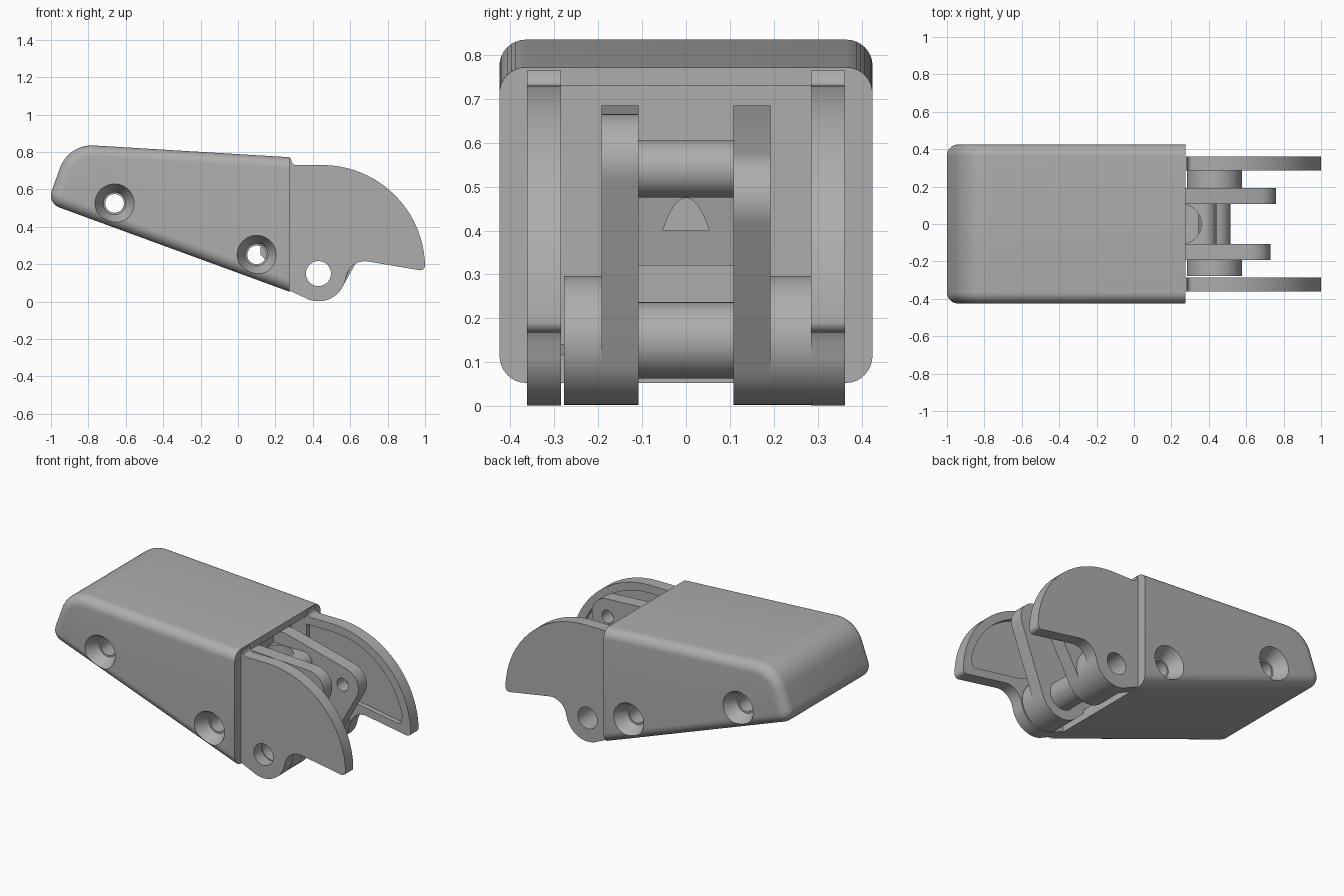
import bpy, bmesh, math
from mathutils import Vector
from mathutils.geometry import convex_hull_2d

if "Cube" in bpy.data.objects:
    bpy.data.objects.remove(bpy.data.objects["Cube"], do_unlink=True)

grey = bpy.data.materials.new("plain grey")
grey.use_nodes = True
grey.diffuse_color = (0.42, 0.42, 0.42, 1)
grey.node_tree.nodes["Principled BSDF"].inputs["Base Color"].default_value = grey.diffuse_color

PIVOT = (0.43, 0.15)


def arc(cx, cz, r, a0, a1, n=24):
    """Points on a circle in the x-z plane, angles in degrees."""
    return [(cx + r * math.cos(math.radians(a0 + (a1 - a0) * i / n)),
             cz + r * math.sin(math.radians(a0 + (a1 - a0) * i / n))) for i in range(n + 1)]


def fillet(corners, n=10):
    """Round the corners that carry a radius as third value."""
    out = []
    for i, c in enumerate(corners):
        p = Vector(c[:2])
        r = c[2] if len(c) > 2 else 0
        if not r:
            out.append(tuple(p))
            continue
        a = (Vector(corners[i - 1][:2]) - p).normalized()
        b = (Vector(corners[(i + 1) % len(corners)][:2]) - p).normalized()
        half = a.angle(b) / 2
        centre = p + (a + b).normalized() * (r / math.sin(half))
        start = p + a * (r / math.tan(half)) - centre
        end = p + b * (r / math.tan(half)) - centre
        for k in range(n + 1):
            v = start.slerp(end, k / n)
            out.append(tuple(centre + v.normalized() * r))
    return out


def prism(name, pts, y0, y1, bevel=0, flat_x=None):
    """Extrude an x-z profile along y, optionally rounding the two rims."""
    bm = bmesh.new()
    face = bm.faces.new([bm.verts.new((x, y0, z)) for x, z in pts])
    ext = bmesh.ops.extrude_face_region(bm, geom=[face])
    for v in ext["geom"]:
        if isinstance(v, bmesh.types.BMVert):
            v.co.y = y1
    bmesh.ops.recalc_face_normals(bm, faces=bm.faces)
    if bevel:
        rim = [e for e in bm.edges
               if abs(e.verts[0].co.y - e.verts[1].co.y) < 1e-4
               and not all(abs(v.co.x - flat_x) < 1e-4 for v in e.verts)]
        bmesh.ops.bevel(bm, geom=rim, offset=bevel, offset_type='OFFSET',
                        segments=8, profile=0.5, affect='EDGES')
    mesh = bpy.data.meshes.new(name)
    bm.to_mesh(mesh)
    bm.free()
    mesh.materials.append(grey)
    ob = bpy.data.objects.new(name, mesh)
    bpy.context.collection.objects.link(ob)
    return ob


def round_bar(name, x, z, r, y0, y1):
    return prism(name, arc(x, z, r, 0, 360, 48)[:-1], y0, y1)


def cone(name, x, z, y0, y1, r0, r1):
    bpy.ops.mesh.primitive_cone_add(vertices=48, radius1=r0, radius2=r1, depth=abs(y1 - y0),
                                    location=(x, (y0 + y1) / 2, z),
                                    rotation=(math.copysign(math.pi / 2, y0 - y1), 0, 0))
    ob = bpy.context.object
    ob.name = name
    return ob


def cut(ob, *cutters):
    """Subtract the cutters, apply the result and delete them."""
    for c in cutters:
        m = ob.modifiers.new("cut", 'BOOLEAN')
        m.object, m.operation, m.solver = c, 'DIFFERENCE', 'EXACT'
        bpy.context.view_layer.objects.active = ob
        bpy.ops.object.modifier_apply(modifier=m.name)
        bpy.data.objects.remove(c, do_unlink=True)


def pin_hole():
    return round_bar("pin_cutter", *PIVOT, 0.067, -0.6, 0.6)


# Housing: rounded shell with an open mouth and countersunk screw holes
MOUTH = 0.275
profile = fillet([(MOUTH, 0.053), (MOUTH, 0.772), (-0.905, 0.843, 0.18), (-1.02, 0.527, 0.07)])
housing = prism("housing", profile, -0.425, 0.425, 0.06, MOUTH)
cut(housing, prism("mouth_cutter", [(0.17, 0.14), (0.4, 0.09), (0.4, 0.73), (0.17, 0.73)],
                   -0.285, 0.285))
for x, z in ((-0.66, 0.525), (0.1, 0.25)):
    cut(housing, round_bar("screw_cutter", x, z, 0.05, -0.6, 0.6))
    for s in (-1, 1):
        cut(housing, cone("sink_cutter", x, z, s * 0.435, s * 0.345, 0.11, 0.06))

# Side ears: curved guards with a pivot lobe and a shallow inner recess
ear_profile = fillet(
    [(0.25, 0.07), (0.25, 0.765), (0.283, 0.765), (0.29, 0.73, 0.025)]
    + arc(0.45, 0.18, 0.55, 90, 3, 40)
    + [(1.0, 0.163, 0.025), (0.605, 0.23, 0.1)]
    + arc(*PIVOT, 0.148, -15, -110))
recess = fillet([(0.2, 0.68)] + arc(0.45, 0.18, 0.5, 90, 12, 30)
                + [(0.93, 0.225, 0.02), (0.57, 0.285, 0.1), (0.5, 0.33), (0.2, 0.33)])
for side, s in (("left", 1), ("right", -1)):
    ear = prism(side + "_ear", ear_profile, s * 0.285, s * 0.362)
    cut(ear, pin_hole(), prism("recess_cutter", recess, s * 0.2, s * 0.315))
    boss = round_bar(side + "_boss", *PIVOT, 0.147, s * 0.19, s * (0.286 if s > 0 else 0.278))
    cut(boss, pin_hole())

# Swing links: plates running from the housing to the pivot and an upper eye
for side, s, ex, ez in (("left", 1, 0.65, 0.468), ("right", -1, 0.62, 0.555)):
    cloud = (arc(*PIVOT, 0.147, 0, 360, 48) + arc(ex, ez, 0.11, 0, 360, 48)
             + [(0.12, 0.685), (0.25, 0.685), (0.12, 0.25)])
    pts = [cloud[i] for i in convex_hull_2d([Vector(p) for p in cloud])]
    link = prism(side + "_link", pts, s * 0.108, s * 0.192)
    cut(link, pin_hole(), round_bar("eye_cutter", ex, ez, 0.04, -0.6, 0.6))

# Pivot sleeve between the links
sleeve = round_bar("pivot_sleeve", *PIVOT, 0.087, -0.11, 0.11)
cut(sleeve, pin_hole())

# Cross web: rounded front bar with a scooped top
web = prism("cross_web", [(0.14, 0.32), (0.33, 0.32), (0.36, 0.475)]
            + arc(0.375, 0.54, 0.065, -90, 90) + [(0.14, 0.605)], -0.11, 0.11)
bpy.ops.mesh.primitive_cylinder_add(vertices=48, radius=0.105, depth=0.4, location=(0.255, 0, 0.6))
cut(web, bpy.context.object)

# Smooth shading that keeps the edges crisp
bpy.ops.object.select_all(action='DESELECT')
for ob in bpy.context.scene.objects:
    if ob.type == 'MESH' and grey.name in ob.data.materials:
        ob.select_set(True)
        bpy.context.view_layer.objects.active = ob
bpy.ops.object.shade_smooth_by_angle(angle=math.radians(30))
